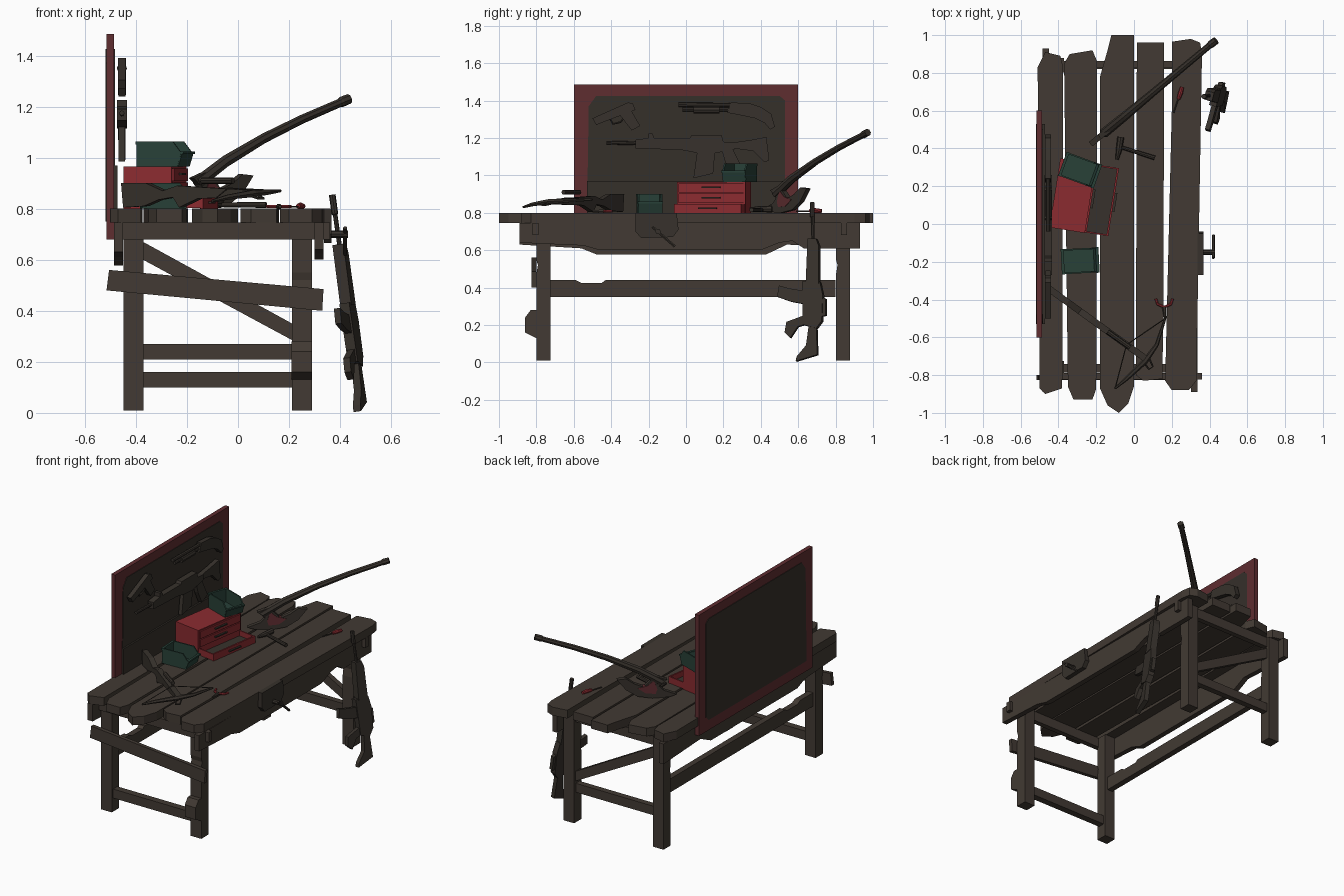
import bpy, bmesh, math
from mathutils import Vector as V, Matrix as M


def material(name, rgb):
    m = bpy.data.materials.new(name)
    m.diffuse_color = (*rgb, 1)
    return m


WOOD = material("worn brown wood", (0.054, 0.042, 0.033))
METAL = material("dark gunmetal", (0.038, 0.031, 0.025))
PANEL = material("dark board panel", (0.036, 0.029, 0.023))
FRAME = material("dull red frame", (0.114, 0.026, 0.030))
RED = material("toolbox red", (0.26, 0.024, 0.030))
GREEN = material("bin green", (0.021, 0.052, 0.039))


def finish(name, bm, mat, mx=None):
    bmesh.ops.recalc_face_normals(bm, faces=bm.faces)
    me = bpy.data.meshes.new(name)
    bm.to_mesh(me)
    bm.free()
    if mx:
        me.transform(mx)
    me.materials.append(mat)
    ob = bpy.data.objects.new(name, me)
    bpy.context.collection.objects.link(ob)
    return ob


def outline(name, pts, mat, t, o=(0, 0, 0), u=(0, 1, 0), v=(0, 0, 1), mx=None):
    """Flat profile in the u, v plane, extruded by t about that plane."""
    o, u, v = V(o), V(u), V(v)
    n = u.cross(v).normalized() * t / 2
    bm = bmesh.new()
    a, b = [[bm.verts.new(o + u * p + v * q + n * s) for p, q in pts] for s in (-1, 1)]
    bm.faces.new(a)
    bm.faces.new(b)
    for i in range(len(a)):
        j = (i + 1) % len(a)
        bm.faces.new((a[i], a[j], b[j], b[i]))
    return finish(name, bm, mat, mx)


def box(name, x0, x1, y0, y1, z0, z1, mat, mx=None):
    return outline(name, [(x0, y0), (x1, y0), (x1, y1), (x0, y1)], mat, z1 - z0,
                   (0, 0, (z0 + z1) / 2), (1, 0, 0), (0, 1, 0), mx)


def rod(name, pts, r, mat, sides=8):
    """Round bar along a path; r is one radius or one per point."""
    pts = [V(p) for p in pts]
    rs = r if isinstance(r, (list, tuple)) else [r] * len(pts)
    bm = bmesh.new()
    rings = []
    for i, p in enumerate(pts):
        d = (pts[min(i + 1, len(pts) - 1)] - pts[max(i - 1, 0)]).normalized()
        a = d.cross(V((0, 0, 1)) if abs(d.z) < 0.95 else V((1, 0, 0))).normalized()
        b = d.cross(a)
        rings.append([bm.verts.new(p + (a * math.cos(k * math.tau / sides)
                      + b * math.sin(k * math.tau / sides)) * rs[i]) for k in range(sides)])
    bm.faces.new(rings[0])
    bm.faces.new(rings[-1])
    for a, b in zip(rings, rings[1:]):
        for k in range(sides):
            j = (k + 1) % sides
            bm.faces.new((a[k], a[j], b[j], b[k]))
    return finish(name, bm, mat)


# Table top: five worn planks
planks = [
    [(-.50, -.87), (-.47, -.90), (-.38, -.87), (-.375, .83), (-.39, .89), (-.47, .91), (-.51, .83)],
    [(-.35, -.86), (-.32, -.93), (-.22, -.93), (-.20, -.87), (-.195, .86), (-.22, .92), (-.34, .90), (-.37, .85)],
    [(-.18, -.87), (-.14, -.96), (-.08, -1), (-.03, -.95), (0, -.86), (0, 1), (-.12, 1), (-.14, .92), (-.18, .78)],
    [(.01, -.80), (.05, -.83), (.15, -.82), (.155, -.5), (.16, .96), (.015, .96)],
    [(.165, -.83), (.20, -.88), (.29, -.88), (.33, -.83), (.36, .90), (.35, .96), (.30, .98), (.20, .965), (.20, .6)],
]
for i, p in enumerate(planks):
    outline(f"top_plank_{i + 1}", p, WOOD, .055, (0, 0, .7725), (1, 0, 0), (0, 1, 0))

# Legs, with a worn edge
for x in (-.41, .25):
    for y in (-.762, .84):
        outline("leg", [(-.038, .01), (.038, .01), (.038, .745), (-.038, .745), (-.038, .55),
                        (-.030, .52), (-.038, .47)], WOOD, .078, (x, y, 0))
outline("leg_patch", [(-.80, .28), (-.83, .28), (-.86, .24), (-.86, .16), (-.80, .13)], WOOD, .08, (.25, 0, 0))

# Aprons and rails
outline("right_apron", [(-.89, .745), (-.89, .64), (-.55, .625), (-.46, .60), (.40, .60), (.50, .64),
                        (.57, .65), (.63, .61), (.93, .61), (.93, .745)], WOOD, .035, (.318, 0, 0))
outline("left_apron", [(-.89, .745), (-.89, .63), (-.56, .61), (-.48, .578), (.43, .578), (.54, .63),
                       (.93, .61), (.93, .745)], WOOD, .035, (-.468, 0, 0))
outline("back_long_rail", [(-.725, .35), (.80, .35), (.80, .44), (-.43, .44), (-.45, .425), (-.56, .425),
                           (-.59, .44), (-.725, .44)], WOOD, .04, (-.41, 0, 0))
for y in (-.805, .845):
    box("end_apron", -.45, .36, y - .017, y + .017, .68, .745, WOOD)
box("front_low_rail", -.372, .212, -.785, -.74, .10, .16, WOOD)
box("rear_low_rail", -.372, .212, .82, .86, .21, .27, WOOD)
XZ = dict(u=(1, 0, 0), v=(0, 0, 1))
outline("front_cross_plank", [(-.515, .48), (.33, .40), (.335, .485), (-.505, .56)], WOOD, .025, (0, -.813, 0), **XZ)
outline("rear_diagonal_brace", [(-.372, .60), (.212, .285), (.212, .35), (-.372, .67)], WOOD, .035, (0, .845, 0), **XZ)

# Display board with inset panel on both faces
box("board_frame", -.515, -.486, -.6, .6, .68, 1.485, FRAME)
panel = [(-.53, .75), (.50, .75), (.53, .78), (.53, 1.40), (.50, 1.425), (-.48, 1.425), (-.52, 1.37)]
for x in (-.485, -.516):
    outline("board_panel", panel, PANEL, .005, (x, 0, 0))
box("board_lower_ledge", -.486, -.472, -.53, .53, .75, .97, PANEL)

# Pistol on board
outline("pistol_slide", [(-.50, 1.305), (-.31, 1.39), (-.285, 1.385), (-.27, 1.35), (-.48, 1.27)],
        METAL, .03, (-.455, 0, 0))
outline("pistol_grip", [(-.36, 1.33), (-.30, 1.36), (-.245, 1.265), (-.29, 1.24)], METAL, .028, (-.455, 0, 0))
rod("pistol_guard", [(-.455, -.41, 1.31), (-.455, -.39, 1.275), (-.455, -.35, 1.285), (-.455, -.33, 1.31)], .006, METAL, 6)

# Shotgun on board
rod("shotgun_barrel", [(-.455, -.04, 1.378), (-.455, .28, 1.375)], .012, METAL)
rod("shotgun_magazine_tube", [(-.455, -.02, 1.352), (-.455, .26, 1.352)], .010, METAL)
rod("shotgun_fore_grip", [(-.455, .04, 1.35), (-.455, .18, 1.35)], .02, METAL)
outline("shotgun_stock", [(.22, 1.335), (.24, 1.39), (.34, 1.385), (.40, 1.365), (.455, 1.33), (.475, 1.26),
                          (.45, 1.245), (.42, 1.28), (.37, 1.305), (.30, 1.32)], METAL, .032, (-.455, 0, 0))

# Rifle on board
rod("board_rifle_barrel", [(-.455, -.425, 1.175), (-.455, -.20, 1.17)], .010, METAL)
outline("board_rifle_body", [(-.27, 1.145), (-.27, 1.19), (-.20, 1.20), (-.20, 1.225), (-.18, 1.225), (-.17, 1.20),
                             (.02, 1.20), (.03, 1.215), (.19, 1.215), (.20, 1.18), (.26, 1.175), (.26, 1.14),
                             (.14, 1.115), (.06, 1.12), (-.02, 1.135)], METAL, .04, (-.455, 0, 0))
outline("board_rifle_magazine", [(.06, 1.13), (.155, 1.125), (.145, 1.01), (.04, .985)], METAL, .025, (-.455, 0, 0))
outline("board_rifle_grip", [(.19, 1.14), (.25, 1.14), (.31, 1.02), (.25, .99), (.21, 1.07)], METAL, .028, (-.455, 0, 0))
outline("board_rifle_stock", [(.25, 1.145), (.25, 1.175), (.35, 1.19), (.43, 1.205), (.445, 1.08), (.42, 1.07),
                              (.36, 1.13)], METAL, .03, (-.455, 0, 0))

# Rifle leaning against the table
lean = dict(o=(.32, 0, 0), u=(.25, 1, 0), v=(-.14, 0, 1))


def at(y, z):
    return V(lean["o"]) + V(lean["u"]) * y + V(lean["v"]) * z


rod("leaning_rifle_barrel", [at(.675, .855), at(.675, .78), at(.677, .775), at(.68, .60)], [.013, .013, .009, .009], METAL)
outline("leaning_rifle_handguard", [(.645, .42), (.655, .66), (.70, .66), (.715, .62), (.715, .42)], METAL, .045, **lean)
outline("leaning_rifle_receiver", [(.63, .20), (.625, .43), (.72, .43), (.735, .36), (.73, .22), (.70, .18)], METAL, .04, **lean)
outline("leaning_rifle_magazine", [(.64, .31), (.64, .38), (.55, .395), (.50, .41), (.49, .35), (.56, .325)], METAL, .025, **lean)
outline("leaning_rifle_grip", [(.635, .20), (.635, .25), (.54, .215), (.53, .16), (.56, .13), (.60, .19)], METAL, .027, **lean)
outline("leaning_rifle_stock", [(.66, .20), (.70, .20), (.705, .04), (.59, .005), (.595, .03), (.645, .09)], METAL, .03, **lean)
outline("leaning_rifle_sight", [(.71, .24), (.75, .25), (.75, .34), (.71, .36)], METAL, .025, **lean)

# Toolbox with an open bottom drawer
tb = M.Translation((-.325, .15, .80)) @ M.Rotation(math.radians(-9), 4, 'Z')
box("toolbox_body", -.095, .095, -.185, .185, 0, .165, RED, tb)
for z in (.053, .108):
    box("toolbox_drawer_front", .095, .103, -.175, .175, z, z + .049, RED, tb)
    box("drawer_handle", .103, .115, -.05, .05, z + .024, z + .032, METAL, tb)
box("open_drawer_floor", .09, .215, -.175, .175, .002, .010, METAL, tb)
for y in (-.178, .178):
    box("open_drawer_side", .09, .215, y - .004, y + .004, .002, .045, RED, tb)
box("open_drawer_front", .210, .220, -.182, .182, 0, .047, RED, tb)
box("drawer_handle", .220, .232, -.05, .05, .02, .028, METAL, tb)


# Green storage bins
def bin_box(x, y, z, deg, h):
    mx = M.Translation((x, y, z)) @ M.Rotation(math.radians(deg), 4, 'Z')
    side = [(-.09, 0), (.075, 0), (.09, .055 * h / .1), (.055, h), (-.095, h)]
    for s in (-.062, .062):
        outline("bin_side", side, GREEN, .008, (0, s, 0), mx=mx, **XZ)
    box("bin_floor", -.09, .075, -.062, .062, 0, .008, GREEN, mx)
    box("bin_back", -.095, -.087, -.066, .066, 0, h, GREEN, mx)
    outline("bin_front", [(.070, 0), (.078, 0), (.095, .055), (.085, .055)], GREEN, .13, mx=mx, **XZ)
    box("bin_rim", .084, .10, -.068, .068, .05, .060, GREEN, mx)
    box("bin_top_band", -.10, -.085, -.068, .068, h - .012, h, GREEN, mx)


bin_box(-.285, .285, .965, -20, .098)
bin_box(-.285, -.195, .80, 3, .10)

# Axe resting on its blade
ax = dict(o=(-.16, .48, 0), u=(.77, .64, 0), v=(0, 0, 1))
outline("axe_head", [(-.03, .92), (.04, .945), (.09, .90), (.11, .875), (.17, .90), (.22, .935), (.275, .93),
                     (.22, .86), (.15, .815), (.06, .80), (-.04, .805), (-.09, .82), (-.01, .85), (.02, .88)],
        METAL, .03, **ax)
outline("axe_red_cheek", [(.03, .86), (.05, .92), (.09, .885), (.15, .87), (.10, .835), (.04, .83)], FRAME, .036, **ax)
rod("axe_handle", [(-.16, .48, .90), (-.05, .57, .985), (.10, .695, 1.075), (.25, .82, 1.15), (.40, .945, 1.215),
                   (.405, .95, 1.218), (.435, .972, 1.23)], [.026, .024, .020, .018, .017, .021, .020], METAL)

# Crossbow on the table
outline("crossbow_stock", [(0, .805), (-.01, .90), (.11, .90), (.19, .87), (.26, .89), (.62, .872), (.62, .845),
                           (.36, .84), (.27, .805), (.24, .845), (.17, .835), (.10, .81)], METAL, .035,
        (-.44, -.35, 0), (.81, -.587, 0), (0, 0, 1))
rod("crossbow_limbs", [(-.10, -.87, .83), (-.04, -.82, .845), (.06, -.725, .86), (.12, -.64, .865), (.165, -.50, .87)],
    [.006, .011, .016, .011, .006], METAL, 6)
rod("crossbow_string", [(-.10, -.87, .83), (-.04, -.64, .88), (.165, -.50, .87)], .003, METAL, 4)
rod("crossbow_sight", [(-.14, -.57, .91), (-.02, -.655, .91)], .013, METAL)
rod("crossbow_stirrup", [(.05, -.73, .85), (.08, -.77, .84), (.10, -.755, .84), (.08, -.71, .85)], .005, METAL, 6)

# Hammer
rod("hammer_handle", [(-.08, .41, .815), (.11, .35, .815)], [.009, .012], METAL)
rod("hammer_head", [(-.09, .34, .82), (-.08, .39, .82), (-.07, .46, .82)], [.008, .016, .018], METAL)

# Pliers and screwdriver with red handles
rod("pliers_jaws", [(.165, -.50, .808), (.16, -.44, .808)], [.006, .012], METAL, 6)
for s in (-1, 1):
    rod("pliers_handle", [(.16, -.44, .808), (.16 + s * .035, -.425, .808), (.16 + s * .045, -.395, .808)], .007, RED, 6)
rod("screwdriver_shaft", [(.21, .59, .808), (.235, .665, .808)], .004, METAL, 6)
rod("screwdriver_handle", [(.235, .66, .81), (.245, .69, .812), (.255, .725, .81)], [.009, .013, .010], RED)

# Vise on the long side
outline("vise_plate", [(-.27, .80), (-.05, .80), (-.04, .71), (-.07, .67), (-.24, .665), (-.27, .70)], METAL, .03, (.352, 0, 0))
rod("vise_screw", [(.34, -.15, .70), (.43, -.15, .70)], .014, METAL)
rod("vise_handle", [(.42, -.18, .725), (.42, -.06, .62)], .008, METAL, 6)
